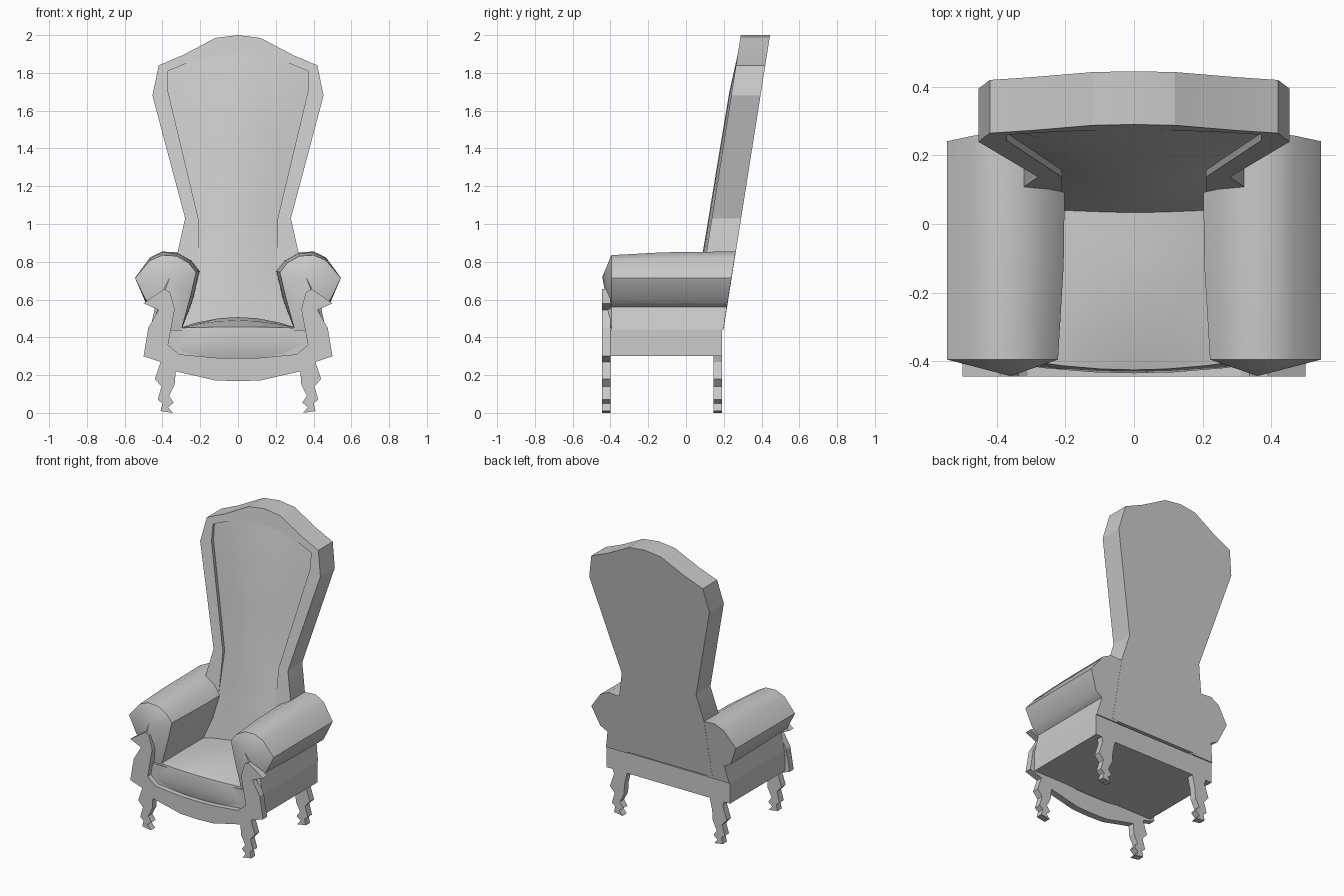
import bpy, bmesh

if "Cube" in bpy.data.objects:
    bpy.data.objects.remove(bpy.data.objects["Cube"])


def make(name, verts, faces, angle=0.6):
    bm = bmesh.new()
    vs = [bm.verts.new(v) for v in verts]
    for f in faces:
        bm.faces.new([vs[i] for i in f])
    bmesh.ops.recalc_face_normals(bm, faces=bm.faces)
    me = bpy.data.meshes.new(name)
    bm.to_mesh(me)
    bm.free()
    ob = bpy.data.objects.new(name, me)
    bpy.context.collection.objects.link(ob)
    bpy.ops.object.select_all(action='DESELECT')
    bpy.context.view_layer.objects.active = ob
    ob.select_set(True)
    bpy.ops.object.shade_smooth_by_angle(angle=angle)
    return ob


def loft(name, loops, start=None, end=None, angle=0.6):
    """Skin closed loops; each end is 'cap', an apex point or open."""
    n = len(loops[0])
    verts = [p for lp in loops for p in lp]
    faces = [(k*n+i, k*n+(i+1) % n, (k+1)*n+(i+1) % n, (k+1)*n+i)
             for k in range(len(loops)-1) for i in range(n)]
    for mode, base in ((start, 0), (end, (len(loops)-1)*n)):
        if mode == 'cap':
            faces.append(tuple(range(base, base+n)))
        elif mode:
            verts.append(mode)
            faces += [(base+i, base+(i+1) % n, len(verts)-1) for i in range(n)]
    return make(name, verts, faces, angle)


def grid(name, rows):
    n = len(rows[0])
    faces = [(k*n+i, k*n+i+1, (k+1)*n+i+1, (k+1)*n+i)
             for k in range(len(rows)-1) for i in range(n-1)]
    return make(name, [p for r in rows for p in r], faces, 0.8)


def mirrored(half):
    return half + [(-x, z) for x, z in reversed(half) if x > 0]


def plate(name, outline, y0, y1):
    return loft(name, [[(x, y, z) for x, z in outline] for y in (y0, y1)],
                'cap', 'cap', 0.3)


def lean(y, z):
    return y + (z - 2) * 0.158


# Leaning back frame with a recessed opening
outer = mirrored([(0, 2.0), (.12, 1.985), (.29, 1.895), (.42, 1.84), (.453, 1.68),
                  (.28, 1.03), (.32, .85), (.34, .45)])
inner = mirrored([(0, 1.90), (.12, 1.89), (.26, 1.855), (.37, 1.81), (.37, 1.70),
                  (.21, 1.03), (.21, .76), (.30, .45)])
loft("back_frame", [[(x, lean(y, z), z) for x, z in o]
                    for o, y in ((outer, .445), (outer, .29), (inner, .29), (inner, .32))],
     'cap', None, 0.3)

# Padded back panel: half width, height, edge recess, centre bulge
cols = [-1, -.7, -.32, 0, .32, .7, 1]
panel = []
for w, z, rec, bulge in [(.37, 1.81, .015, .015), (.37, 1.70, .022, .035), (.29, 1.36, .022, .038),
                         (.21, 1.03, .02, .038), (.21, .76, 0, .02), (.24, .6, 0, .02),
                         (.30, .45, 0, .02)]:
    row = []
    for u in cols:
        zz = z + (.09 * (1 - u*u) if z > 1.8 else 0)
        row.append((w*u, lean(.29 + rec - bulge*(1 - u*u), zz), zz))
    panel.append(row)
grid("back_panel", panel)

# Rolled arms
section = [(.30, .44), (.24, .60), (.205, .75), (.25, .805), (.32, .845), (.40, .85),
           (.465, .82), (.545, .715), (.49, .59), (.44, .56), (.45, .51), (.465, .44)]


def arm_loop(s, scale, y=None):
    pts = []
    for x, z in section:
        if z > .57:
            x, z = .37 + (x-.37)*scale if x < .37 else x, .70 + (z-.70)*scale
        pts.append((s*x, lean(.444, z) if y is None else y, z))
    return pts


for s, side in ((1, "right"), (-1, "left")):
    loft(side + "_arm", [arm_loop(s, .9, -.395), arm_loop(s, 1, -.12), arm_loop(s, 1.03)],
         (s*.36, -.443, .72), 'cap', 0.7)

# Seat base box
plate("seat_base", [(-.465, .30), (.465, .30), (.465, .44), (-.465, .44)], -.41, .19)

# Domed cushion: side y, centre y, side z, centre z, half width
cushion = []
for ys, yc, zs, zc, w in [(-.405, -.41, .31, .285, .32), (-.405, -.435, .36, .36, .37),
                          (-.40, -.425, .45, .455, .30), (-.30, -.30, .45, .49, .31),
                          (-.10, -.10, .45, .507, .31), (.13, .13, .45, .50, .31)]:
    cushion.append([(w*u, ys + (yc-ys)*(1-u*u), zs + (zc-zs)*(1-u*u)) for u in cols])
grid("seat_cushion", cushion)

# Carved leg outline, outer top round to inner top
leg = [(.41, .27), (.44, .18), (.405, .14), (.425, .07), (.40, .05), (.41, .01),
       (.345, 0), (.37, .03), (.34, .055), (.365, .09), (.335, .15), (.33, .22)]

# Front frame with its two legs cut from one board
front = [(0, .29), (.12, .292), (.31, .31), (.37, .36), (.335, .55), (.36, .64), (.39, .655),
         (.50, .58), (.42, .545), (.475, .45), (.50, .30)] + leg + [(.22, .195), (.12, .172), (0, .168)]
loop = front + [(-x, z) for x, z in reversed(front) if x > 0]
# Split into two halves so each is a simple outline
for s, side in ((1, "right"), (-1, "left")):
    plate("front_frame_" + side, [(s*x, z) for x, z in front], -.445, -.40)

# Rear legs
for s, side in ((1, "right"), (-1, "left")):
    pts = [(.42, .305)] + leg + [(.31, .305)]
    plate("rear_leg_" + side, [(s*x, z) for x, z in pts], .145, .19)
